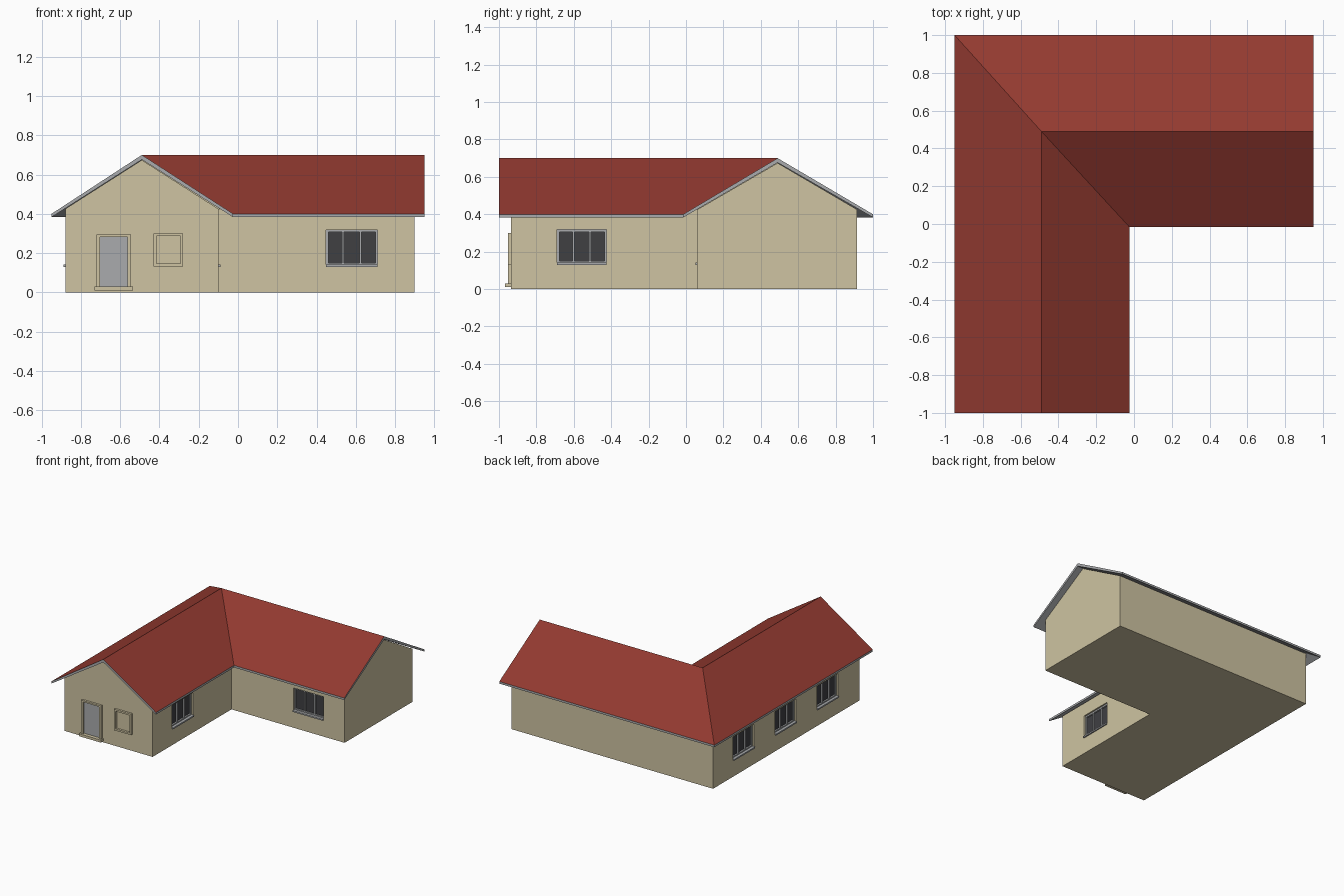
import bpy, bmesh, math
from mathutils import Matrix, Vector

if "Cube" in bpy.data.objects:
    bpy.data.objects.remove(bpy.data.objects["Cube"])


def mat(name, c):
    m = bpy.data.materials.new(name)
    m.diffuse_color = (*c, 1)
    m.use_nodes = True
    m.node_tree.nodes["Principled BSDF"].inputs["Base Color"].default_value = m.diffuse_color
    return m


WALL = mat("cream_render", (0.62, 0.55, 0.36))
ROOF = mat("red_tiles", (0.29, 0.042, 0.03))
GLASS = mat("dark_glass", (0.05, 0.05, 0.055))
TRIM = mat("grey_trim", (0.4, 0.41, 0.42))


def finish(name, bm, mats):
    bmesh.ops.recalc_face_normals(bm, faces=bm.faces)
    me = bpy.data.meshes.new(name)
    bm.to_mesh(me)
    bm.free()
    ob = bpy.data.objects.new(name, me)
    bpy.context.collection.objects.link(ob)
    for m in mats:
        me.materials.append(m)
    return ob


def boxes(name, ranges, m, xf=Matrix()):
    """One object from boxes given as (x0, x1, y0, y1, z0, z1)."""
    bm = bmesh.new()
    for x0, x1, y0, y1, z0, z1 in ranges:
        c = Vector(((x0 + x1) / 2, (y0 + y1) / 2, (z0 + z1) / 2))
        s = Matrix.Diagonal((x1 - x0, y1 - y0, z1 - z0, 1))
        bmesh.ops.create_cube(bm, size=1, matrix=xf @ Matrix.Translation(c) @ s)
    return finish(name, bm, [m] if m else [])


def ring(x0, x1, z0, z1, t, y0, y1):
    """Four bars of a rectangular frame."""
    return [(x0, x0 + t, y0, y1, z0, z1), (x1 - t, x1, y0, y1, z0, z1),
            (x0 + t, x1 - t, y0, y1, z0, z0 + t), (x0 + t, x1 - t, y0, y1, z1 - t, z1)]


RX, RY = -0.49, 0.49  # ridge lines of the two wings


def l_solid(name, x0, x1, y0, y1, xi, yi, top, bottom, mats, top_mat=0):
    """L-shaped body with gable ends; top and bottom are (eave z, ridge z)."""
    plan = [(x0, y1), (x0, y0), (RX, y0), (xi, y0), (xi, yi),
            (x1, yi), (x1, RY), (x1, y1), (RX, RY)]
    ridge = {2, 6, 8}
    bm = bmesh.new()
    hi, lo = [[bm.verts.new((x, y, z[i in ridge])) for i, (x, y) in enumerate(plan)]
              for z in (top, bottom)]
    slopes = [(0, 1, 2, 8), (2, 3, 4, 8), (4, 5, 6, 8), (6, 7, 0, 8)]
    for s in slopes:
        bm.faces.new([hi[i] for i in s]).material_index = top_mat
        bm.faces.new([lo[i] for i in reversed(s)])
    for i in range(8):
        j = (i + 1) % 8
        bm.faces.new((hi[i], lo[i], lo[j], hi[j]))
    return finish(name, bm, mats)


# Walls and roof
walls = l_solid("walls", -0.88, 0.90, -0.935, 0.915, -0.10, 0.06,
                (0.425, 0.674), (0, 0), [WALL])
l_solid("roof", -0.95, 0.95, -1.0, 1.0, -0.025, -0.015,
        (0.40, 0.70), (0.383, 0.676), [TRIM, ROOF], 1)

# Windows: recessed opening, frame with mullions, glass and sill
W, Z0, Z1, D = 0.132, 0.138, 0.318, 0.03
spots = [("front_window", (0.58, 0.06), 0), ("court_window", (-0.10, -0.557), 90)]
spots += [(f"left_window_{i + 1}", (-0.88, y), -90) for i, y in enumerate((0.53, 0, -0.53))]
for name, (x, y), a in spots:
    xf = Matrix.Translation((x, y, 0)) @ Matrix.Rotation(math.radians(a), 4, 'Z')
    cutter = boxes("cutter", [(-W, W, -0.05, D, Z0, Z1)], WALL, xf)
    mod = walls.modifiers.new("opening", 'BOOLEAN')
    mod.object, mod.solver = cutter, 'EXACT'
    bpy.context.view_layer.objects.active = walls
    bpy.ops.object.modifier_apply(modifier=mod.name)
    bpy.data.objects.remove(cutter)
    bars = ring(-W, W, Z0, Z1, 0.012, D - 0.018, D)
    bars += [(m - 0.005, m + 0.005, D - 0.018, D, Z0 + 0.012, Z1 - 0.012)
             for m in (-0.044, 0.044)]
    boxes(name + "_frame", bars, TRIM, xf)
    boxes(name + "_glass", [(-W + 0.01, W - 0.01, D - 0.006, D - 0.001, Z0 + 0.01, Z1 - 0.01)],
          GLASS, xf)
    boxes(name + "_sill", [(-W, W, -0.01, D, Z0 - 0.008, Z0 + 0.003)], TRIM, xf)

# Front door with surround and step
F = -0.935
boxes("door_surround", [(-0.72, -0.702, F - 0.017, F, 0.03, 0.295),
                        (-0.563, -0.545, F - 0.017, F, 0.03, 0.295),
                        (-0.702, -0.563, F - 0.017, F, 0.283, 0.295)], WALL)
boxes("door", [(-0.702, -0.563, F - 0.004, F, 0.03, 0.283)], TRIM)
boxes("door_step", [(-0.73, -0.535, F - 0.032, F, 0.01, 0.03)], WALL)

# Blind window surround beside the door
boxes("blind_window_surround", ring(-0.43, -0.28, 0.132, 0.30, 0.014, F - 0.017, F), WALL)
